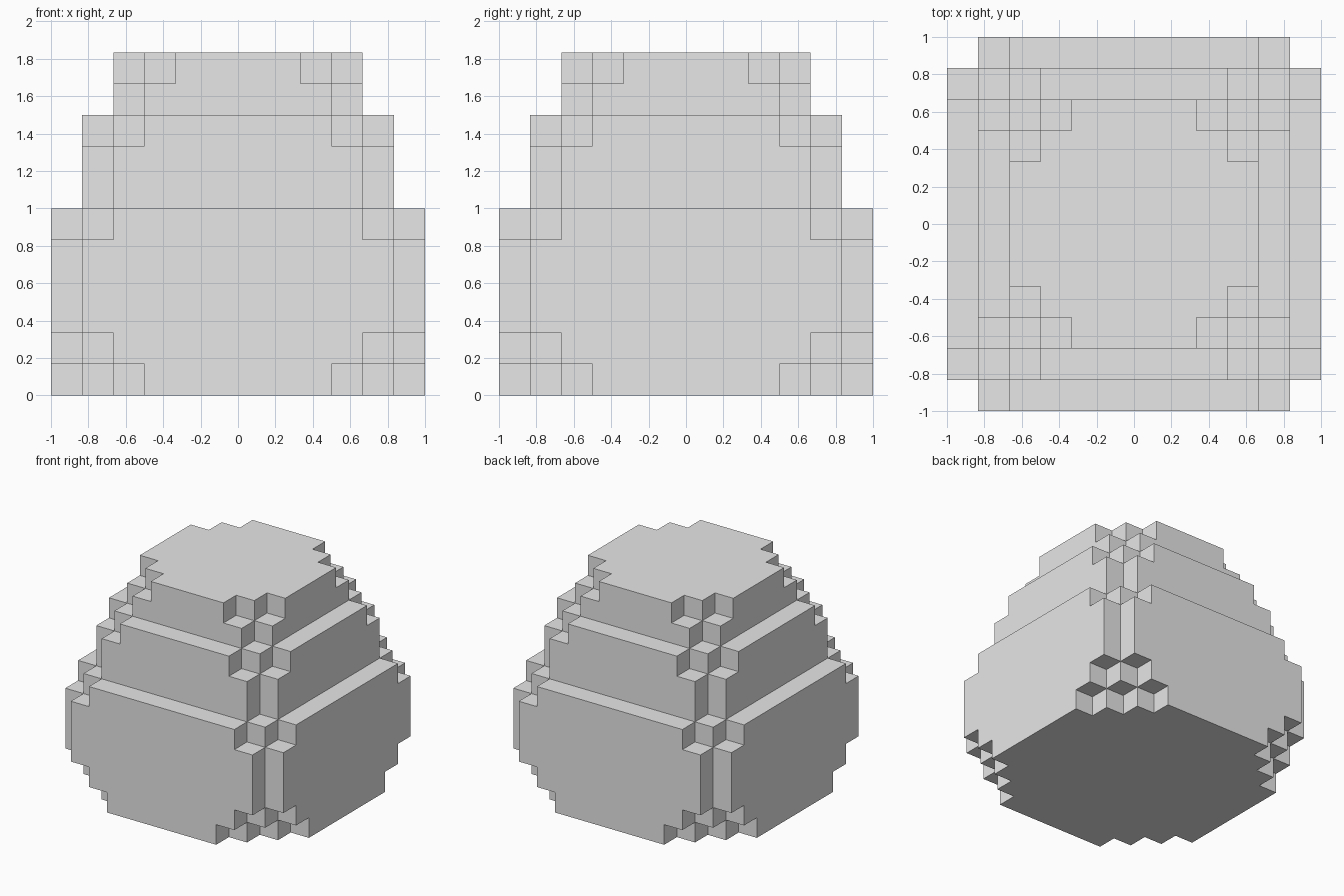
import bpy, bmesh, math
from mathutils import Vector

cube = bpy.data.objects.get("Cube")
if cube:
    bpy.data.objects.remove(cube, do_unlink=True)

U = 1 / 6  # block size

# Each layer of blocks from the bottom up: (half width, steps cut from each corner)
LAYERS = [(6, 3), (6, 2), (6, 1), (6, 1), (6, 1), (6, 2),
          (5, 1), (5, 1), (5, 2),
          (4, 1), (4, 2)]


def filled(i, j, k):
    """True where a block sits; i and j run from -6 to 5."""
    if not 0 <= k < len(LAYERS):
        return False
    half, steps = LAYERS[k]
    a = half - abs(i + 0.5) - 0.5
    b = half - abs(j + 0.5) - 0.5
    return a >= 0 and b >= 0 and a + b >= steps


# Plain grey material
grey = bpy.data.materials.new("plain_grey")
grey.use_nodes = True
colour = (0.8, 0.8, 0.8, 1)
grey.diffuse_color = colour
grey.node_tree.nodes["Principled BSDF"].inputs["Base Color"].default_value = colour

# Outer skin of the stepped egg: one face wherever a block meets empty space
bm = bmesh.new()
for k in range(len(LAYERS)):
    for i in range(-6, 6):
        for j in range(-6, 6):
            if not filled(i, j, k):
                continue
            centre = Vector((i, j, k)) + Vector((0.5, 0.5, 0.5))
            for axis in range(3):
                for sign in (-1, 1):
                    n = Vector((0, 0, 0))
                    n[axis] = sign
                    if filled(i + int(n.x), j + int(n.y), k + int(n.z)):
                        continue
                    s = Vector((0, 0, 0))
                    s[(axis + 1) % 3] = 1
                    t = n.cross(s)
                    ring = [n + s + t, n - s + t, n - s - t, n + s - t]
                    bm.faces.new([bm.verts.new((centre + c / 2) * U) for c in ring])

# Weld the blocks and merge flat areas into large faces
bmesh.ops.remove_doubles(bm, verts=bm.verts, dist=0.001)
bmesh.ops.dissolve_limit(bm, angle_limit=math.radians(1), verts=bm.verts, edges=bm.edges)

mesh = bpy.data.meshes.new("stepped_egg")
bm.to_mesh(mesh)
bm.free()
mesh.materials.append(grey)
egg = bpy.data.objects.new("stepped_egg", mesh)
bpy.context.collection.objects.link(egg)
